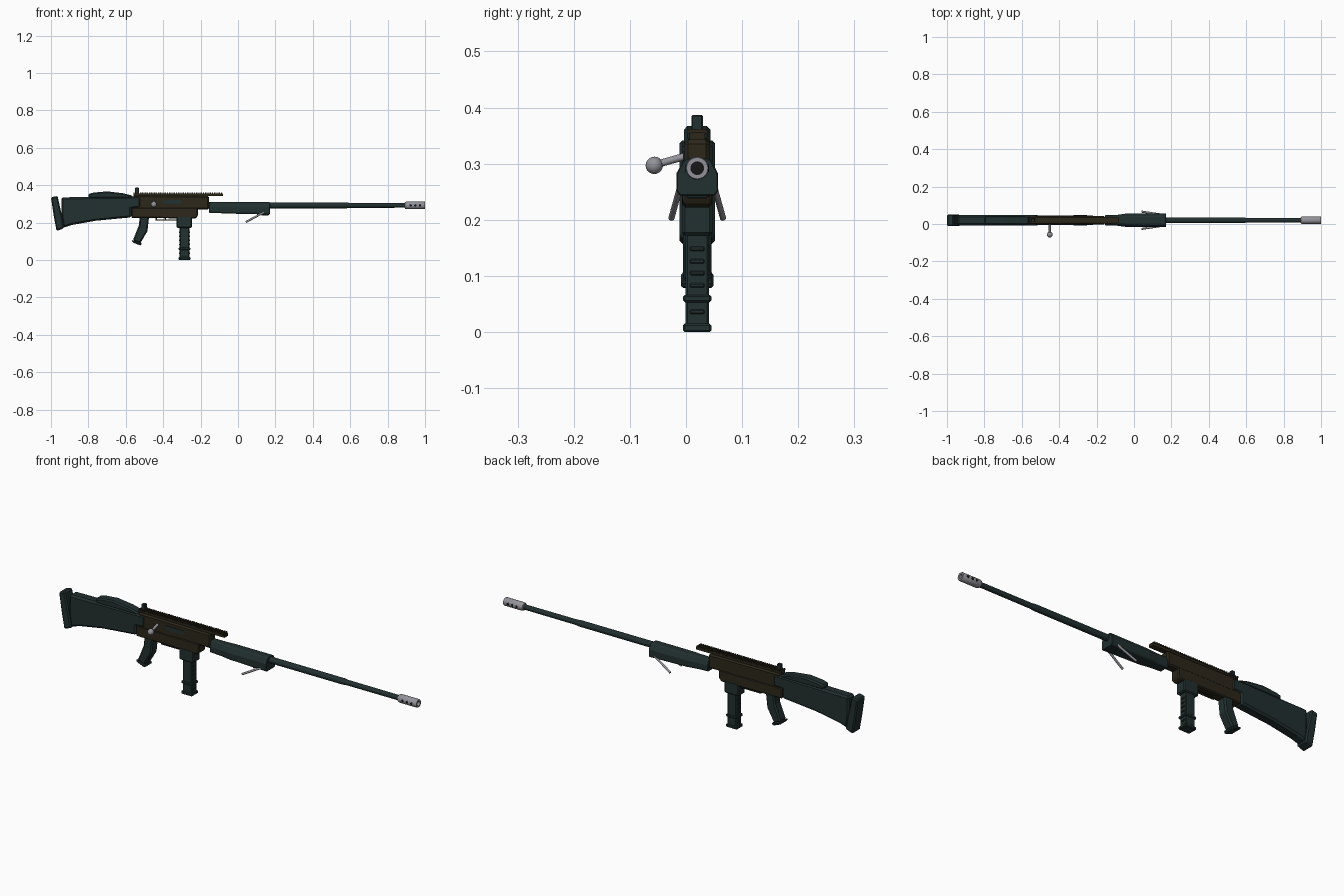
import bpy, bmesh, math
from mathutils import Vector

if "Cube" in bpy.data.objects:
    bpy.data.objects.remove(bpy.data.objects["Cube"])

CY = 0.02   # centre plane of the rifle; the bolt handle sticks out to -y
AXIS = 0.292  # height of the bore


def mat(name, r, g, b):
    m = bpy.data.materials.new(name)
    m.diffuse_color = (r, g, b, 1)
    m.use_nodes = True
    m.node_tree.nodes["Principled BSDF"].inputs["Base Color"].default_value = m.diffuse_color
    return m


TEAL = mat("dark_teal", 0.016, 0.029, 0.029)
BROWN = mat("dark_olive_brown", 0.025, 0.02, 0.011)
BLACK = mat("near_black", 0.008, 0.008, 0.009)
STEEL = mat("steel_grey", 0.29, 0.29, 0.32)


def finish(bm, name, m, bevel=0.0, smooth=False):
    bmesh.ops.recalc_face_normals(bm, faces=bm.faces)
    me = bpy.data.meshes.new(name)
    bm.to_mesh(me)
    bm.free()
    me.materials.append(m)
    ob = bpy.data.objects.new(name, me)
    bpy.context.collection.objects.link(ob)
    if bevel:
        b = ob.modifiers.new("bevel", 'BEVEL')
        b.width, b.segments, b.limit_method = bevel, 1, 'ANGLE'
        b.angle_limit = math.radians(40)
    if smooth:
        bpy.context.view_layer.objects.active = ob
        ob.select_set(True)
        bpy.ops.object.shade_smooth_by_angle(angle=math.radians(35))
        ob.select_set(False)
    return ob


def loft(name, rings, m, bevel=0.0, smooth=False, closed=False):
    """Skin equal-length rings of points; cap the ends or close the loop."""
    bm = bmesh.new()
    vs = [[bm.verts.new(p) for p in r] for r in rings]
    n = len(vs[0])
    pairs = list(zip(vs, vs[1:])) + ([(vs[-1], vs[0])] if closed else [])
    for a, b in pairs:
        for i in range(n):
            j = (i + 1) % n
            bm.faces.new((a[i], a[j], b[j], b[i]))
    if not closed:
        bm.faces.new(vs[0])
        bm.faces.new(vs[-1])
    return finish(bm, name, m, bevel, smooth)


def prism(name, xz, half, m, bevel=0.0, y=CY):
    """Side profile extruded across the rifle."""
    return loft(name, [[(x, y + s * half, z) for x, z in xz] for s in (-1, 1)], m, bevel)


def box(name, x0, x1, z0, z1, half, m, bevel=0.0, y=CY):
    return prism(name, [(x0, z0), (x1, z0), (x1, z1), (x0, z1)], half, m, bevel, y)


def lathe(name, xr, m, n=20, closed=False):
    """Turn (x, radius) pairs about the bore."""
    rings = [[(x, CY + r * math.cos(2 * math.pi * i / n), AXIS + r * math.sin(2 * math.pi * i / n))
              for i in range(n)] for x, r in xr]
    return loft(name, rings, m, smooth=True, closed=closed)


def rod(name, a, b, r, m, n=12):
    a, b = Vector(a), Vector(b)
    q = (b - a).to_track_quat('Z', 'Y')
    ring = [q @ Vector((r * math.cos(2 * math.pi * i / n), r * math.sin(2 * math.pi * i / n), 0))
            for i in range(n)]
    return loft(name, [[a + v for v in ring], [b + v for v in ring]], m, smooth=True)


# Shoulder stock
prism("butt_pad", [(-1.0, 0.335), (-0.985, 0.235), (-0.97, 0.155), (-0.93, 0.17),
                   (-0.942, 0.24), (-0.965, 0.343)], 0.032, TEAL, 0.006)
prism("stock", [(-0.945, 0.335), (-0.52, 0.34), (-0.52, 0.278), (-0.57, 0.275), (-0.57, 0.228),
                (-0.76, 0.21), (-0.89, 0.187), (-0.935, 0.172), (-0.945, 0.235)], 0.027, TEAL, 0.009)
prism("cheek_rest", [(-0.8, 0.33), (-0.8, 0.353), (-0.775, 0.36), (-0.7, 0.367), (-0.615, 0.357),
                     (-0.56, 0.343), (-0.56, 0.33)], 0.024, TEAL, 0.007)

# Receiver
prism("upper_receiver", [(-0.56, 0.27), (-0.155, 0.27), (-0.155, 0.342), (-0.56, 0.346)],
      0.023, BROWN, 0.007)
prism("lower_receiver", [(-0.57, 0.225), (-0.23, 0.222), (-0.215, 0.232), (-0.215, 0.28),
                         (-0.57, 0.28)], 0.026, BROWN, 0.005)
box("ejection_port", -0.40, -0.30, 0.3, 0.322, 0.002, TEAL, y=CY - 0.023)

# Top rail with teeth
box("top_rail", -0.56, -0.08, 0.342, 0.356, 0.014, BROWN)
TEETH = 40
for i in range(TEETH):
    x = -0.56 + 0.48 * i / TEETH
    box("rail_tooth", x, x + 0.007, 0.354, 0.362, 0.017, BROWN)
box("rear_sight", -0.55, -0.53, 0.355, 0.387, 0.01, TEAL, 0.002)

# Bolt handle
rod("bolt_handle", (-0.45, 0.005, 0.315), (-0.45, -0.055, 0.298), 0.0065, STEEL)
bm = bmesh.new()
bmesh.ops.create_uvsphere(bm, u_segments=16, v_segments=10, radius=0.0155)
bmesh.ops.translate(bm, verts=bm.verts, vec=(-0.45, -0.0565, 0.297))
finish(bm, "bolt_knob", STEEL, smooth=True)

# Fore-end: six-sided section swelling forward
SECTIONS = [(-0.155, 0.027, 0.252), (-0.09, 0.029, 0.25), (-0.04, 0.036, 0.248), (0.17, 0.037, 0.243)]
rings = []
for x, w, low in SECTIONS:
    half = [(w * 0.85, low), (w, low + 0.008), (w, 0.283), (w * 0.66, 0.306), (w * 0.45, 0.31)]
    rings.append([(x, CY + a, z) for a, z in half] + [(x, CY - a, z) for a, z in reversed(half)])
loft("fore_end", rings, TEAL, 0.002)

# Barrel and muzzle brake
lathe("barrel", [(-0.2, 0.016), (0.58, 0.0155), (0.6, 0.013), (0.91, 0.0125)], TEAL)
lathe("muzzle_brake", [(0.89, 0.011), (0.893, 0.018), (0.9, 0.0205), (0.997, 0.0205), (1.0, 0.019),
                       (1.0, 0.0115), (0.93, 0.0115), (0.915, 0.011)], STEEL, 24, closed=True)
lathe("bore", [(0.93, 0.0112), (0.94, 0.0112)], BLACK)
for x in (0.923, 0.948, 0.973):
    for s in (-1, 1):
        rod("brake_port", (x, CY + s * 0.0125, AXIS), (x, CY + s * 0.0208, AXIS), 0.0065, BLACK)

# Folded bipod
for s in (-1, 1):
    rod("bipod_leg", (0.155, CY + s * 0.029, 0.264), (0.042, CY + s * 0.046, 0.203), 0.0055, STEEL)
box("bipod_mount", 0.125, 0.165, 0.238, 0.255, 0.02, TEAL, 0.003)

# Pistol grip and trigger
prism("pistol_grip", [(-0.525, 0.235), (-0.53, 0.185), (-0.562, 0.105), (-0.523, 0.088),
                      (-0.484, 0.155), (-0.475, 0.235)], 0.025, TEAL, 0.007)
prism("grip_base", [(-0.568, 0.108), (-0.564, 0.094), (-0.52, 0.077), (-0.513, 0.09)],
      0.029, TEAL, 0.004)
box("trigger_guard", -0.44, -0.325, 0.211, 0.216, 0.009, BROWN)
box("guard_post", -0.44, -0.434, 0.211, 0.226, 0.009, BROWN)
prism("trigger", [(-0.395, 0.226), (-0.385, 0.226), (-0.383, 0.214), (-0.39, 0.214)], 0.004, BLACK)

# Magazine with ribs and collars
box("magazine_well", -0.328, -0.246, 0.172, 0.235, 0.027, TEAL, 0.005)
box("magazine", -0.312, -0.26, 0.004, 0.18, 0.021, TEAL, 0.004)
for z in (0.036, 0.083, 0.105, 0.126, 0.148):
    box("magazine_rib", -0.316, -0.256, z - 0.004, z + 0.004, 0.013, TEAL, 0.002)
for z0, z1 in ((0.0, 0.015), (0.053, 0.066)):
    box("magazine_collar", -0.317, -0.255, z0, z1, 0.025, TEAL, 0.003)
